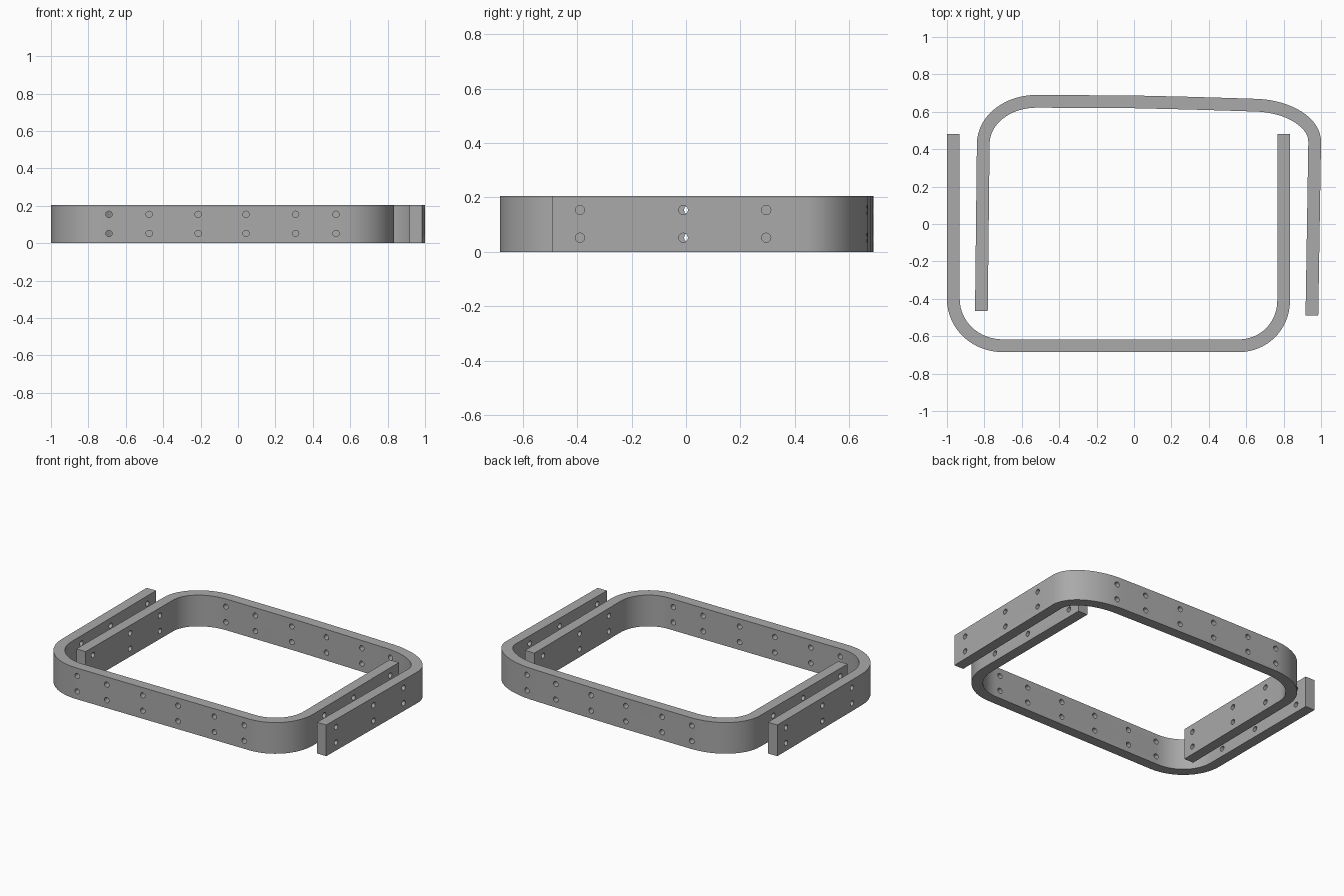
import bpy, bmesh, math
from mathutils import Vector, Matrix

if "Cube" in bpy.data.objects:
    bpy.data.objects.remove(bpy.data.objects["Cube"])

HEIGHT, HALF, HOLE_R = 0.205, 0.034, 0.017
HOLE_Z = (0.052, 0.154)

steel = bpy.data.materials.new("grey steel")
steel.diffuse_color = (0.4, 0.4, 0.4, 1)
steel.use_nodes = True
steel.node_tree.nodes["Principled BSDF"].inputs["Base Color"].default_value = steel.diffuse_color


def bend(a, corner, b, n=16):
    """Rounded bend from a to b, tangent to both legs."""
    a, c, b = Vector(a), Vector(corner), Vector(b)
    p, q = a.lerp(c, 0.56), b.lerp(c, 0.56)
    return [a * (1 - t) ** 3 + p * 3 * t * (1 - t) ** 2 + q * 3 * t * t * (1 - t) + b * t ** 3
            for t in (i / n for i in range(n + 1))]


def make_strip(name, path):
    """Flat bar of constant thickness following a centre line."""
    bm = bmesh.new()
    rings = []
    for i, p in enumerate(path):
        d = (path[min(i + 1, len(path) - 1)] - path[max(i - 1, 0)]).normalized()
        n = Vector((-d.y, d.x)) * HALF
        rings.append([bm.verts.new((p.x + s * n.x, p.y + s * n.y, z))
                      for s, z in ((-1, 0), (1, 0), (1, HEIGHT), (-1, HEIGHT))])
    for r, s in zip(rings, rings[1:]):
        for k in range(4):
            bm.faces.new((r[k], r[(k + 1) % 4], s[(k + 1) % 4], s[k]))
    bm.faces.new(rings[0])
    bm.faces.new(rings[-1][::-1])
    bmesh.ops.recalc_face_normals(bm, faces=bm.faces)
    return finish(bm, name)


def finish(bm, name):
    me = bpy.data.meshes.new(name)
    bm.to_mesh(me)
    bm.free()
    me.materials.append(steel)
    ob = bpy.data.objects.new(name, me)
    bpy.context.collection.objects.link(ob)
    return ob


def drill(ob, holes):
    """Cut pairs of round holes; each hole is (x, y, axis)."""
    bm = bmesh.new()
    for x, y, axis in holes:
        rot = Matrix.Rotation(math.pi / 2, 4, 'Y' if axis == 'X' else 'X')
        for z in HOLE_Z:
            bmesh.ops.create_cone(bm, cap_ends=True, segments=20, radius1=HOLE_R,
                                  radius2=HOLE_R, depth=0.24,
                                  matrix=Matrix.Translation((x, y, z)) @ rot)
    cutter = finish(bm, "hole_cutter")
    cutter.hide_render = True
    mod = ob.modifiers.new("holes", 'BOOLEAN')
    mod.operation, mod.solver, mod.object = 'DIFFERENCE', 'EXACT', cutter
    bpy.ops.object.select_all(action='DESELECT')
    bpy.context.view_layer.objects.active = ob
    ob.select_set(True)
    bpy.ops.object.modifier_apply(modifier=mod.name)
    bpy.data.objects.remove(cutter)
    bpy.ops.object.shade_smooth_by_angle(angle=math.radians(30))


# Front bracket: straight legs
front = make_strip("front_bracket",
                   [Vector((-0.966, 0.48))]
                   + bend((-0.966, -0.40), (-0.966, -0.651), (-0.70, -0.651))
                   + bend((0.56, -0.651), (0.80, -0.651), (0.80, -0.41))
                   + [Vector((0.80, 0.48))])

# Back bracket: slightly splayed, sloping toward the right
back = make_strip("back_bracket",
                  [Vector((-0.816, -0.465))]
                  + bend((-0.806, 0.43), (-0.803, 0.656), (-0.52, 0.656))
                  + [Vector((0.0, 0.653)), Vector((0.3, 0.646)), Vector((0.5, 0.640))]
                  + bend((0.66, 0.635), (0.967, 0.620), (0.966, 0.44))
                  + [Vector((0.951, -0.49))])

# Bolt holes: six pairs along the long side, three pairs on each leg
LONG = (-0.69, -0.475, -0.213, 0.043, 0.308, 0.524)
LEG = (-0.295, 0.01, 0.39)
drill(front, [(x, -0.651, 'Y') for x in LONG]
      + [(x, y, 'X') for x in (-0.966, 0.80) for y in LEG])
drill(back, [(-x, 0.645, 'Y') for x in LONG]
      + [(x, -y, 'X') for x in (-0.81, 0.958) for y in LEG])
